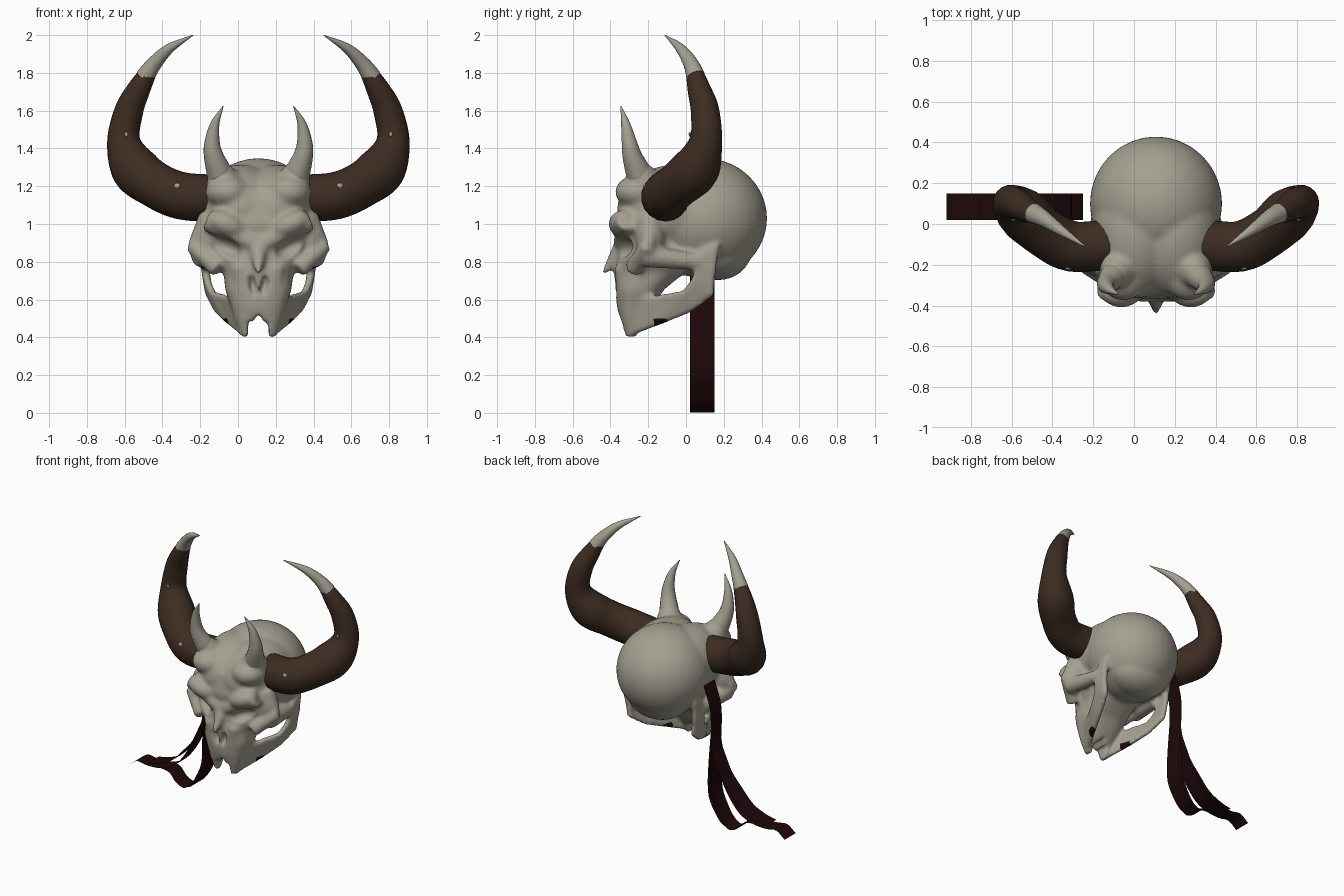
import bpy, bmesh, math
from mathutils import Vector, Matrix

if "Cube" in bpy.data.objects:
    bpy.data.objects.remove(bpy.data.objects["Cube"])

CX = 0.108  # mirror plane of the skull


def material(name, col):
    m = bpy.data.materials.new(name)
    m.diffuse_color = (*col, 1)
    m.use_nodes = True
    m.node_tree.nodes["Principled BSDF"].inputs["Base Color"].default_value = m.diffuse_color
    return m


BONE = material("bone", (0.37, 0.35, 0.285))
HORN = material("brown_horn", (0.046, 0.026, 0.016))
CLOTH = material("dark_red_cloth", (0.013, 0.0025, 0.003))


def make(name, bm, mat):
    bmesh.ops.recalc_face_normals(bm, faces=bm.faces)
    me = bpy.data.meshes.new(name)
    bm.to_mesh(me)
    bm.free()
    ob = bpy.data.objects.new(name, me)
    bpy.context.collection.objects.link(ob)
    me.materials.append(mat)
    return ob


def activate(ob):
    bpy.ops.object.select_all(action='DESELECT')
    ob.select_set(True)
    bpy.context.view_layer.objects.active = ob


def smooth(ob, angle=40):
    activate(ob)
    bpy.ops.object.shade_smooth_by_angle(angle=math.radians(angle))


def blob(bm, c, r, tilt=0.0):
    m = (Matrix.Translation((CX + c[0], c[1], c[2])) @ Matrix.Rotation(tilt, 4, 'Y')
         @ Matrix.Diagonal((*r, 1)))
    bmesh.ops.create_uvsphere(bm, u_segments=32, v_segments=20, radius=1, matrix=m)


def bar(bm, a, b, r1, r2):
    a, b = Vector(a), Vector(b)
    d = b - a
    m = (Matrix.Translation((a + b) / 2 + Vector((CX, 0, 0)))
         @ d.to_track_quat('Z', 'Y').to_matrix().to_4x4())
    bmesh.ops.create_cone(bm, cap_ends=True, segments=16, radius1=r1, radius2=r2,
                          depth=d.length, matrix=m)


def loft(bm, rings):
    rows = [[bm.verts.new((CX + p[0], p[1], p[2])) for p in ring] for ring in rings]
    n = len(rows[0])
    for a, b in zip(rows, rows[1:]):
        for i in range(n):
            bm.faces.new((a[i], a[(i + 1) % n], b[(i + 1) % n], b[i]))
    bm.faces.new(rows[0][::-1])
    bm.faces.new(rows[-1])


def spline(pts, steps=6):
    pts = [Vector(p) for p in pts]
    ext = [2 * pts[0] - pts[1]] + pts + [2 * pts[-1] - pts[-2]]
    out = []
    for i in range(len(pts) - 1):
        p0, p1, p2, p3 = ext[i:i + 4]
        for k in range(steps):
            t = k / steps
            out.append(0.5 * (2 * p1 + (p2 - p0) * t + (2 * p0 - 5 * p1 + 4 * p2 - p3) * t * t
                              + (3 * p1 - p0 - 3 * p2 + p3) * t ** 3))
    return out + [pts[-1]]


def horn(name, side, pts, mat):
    """Tapered round sweep; points are (offset, y, z, radius)."""
    path = spline(pts)
    rings = []
    for i, p in enumerate(path):
        t = (path[min(i + 1, len(path) - 1)] - path[max(i - 1, 0)]).xyz.normalized()
        n = t.cross(Vector((0, 1, 0))).normalized()
        b = t.cross(n)
        ring = []
        for k in range(18):
            a = math.tau * k / 18
            q = p.xyz + max(p.w, 0.002) * (math.cos(a) * n + math.sin(a) * b)
            ring.append((side * q.x, q.y, q.z))
        rings.append(ring)
    bm = bmesh.new()
    loft(bm, rings)
    smooth(make(name, bm, mat))


# Skull body: cranium, occiput and skull base
bm = bmesh.new()
blob(bm, (0, 0.10, 1.03), (0.325, 0.33, 0.318))
blob(bm, (0, 0.17, 0.855), (0.23, 0.175, 0.152))
blob(bm, (0, 0.0, 0.88), (0.25, 0.25, 0.14))

# Face: stacked rounded sections (z, half width, front y, back y)
face = [(1.15, 0.25, -0.34, 0.0), (1.0, 0.27, -0.37, 0.0), (0.88, 0.265, -0.35, 0.02),
        (0.8, 0.22, -0.365, 0.02), (0.74, 0.185, -0.38, -0.01), (0.65, 0.175, -0.375, -0.12),
        (0.56, 0.145, -0.365, -0.17), (0.48, 0.12, -0.345, -0.22), (0.40, 0.085, -0.325, -0.26)]
rings = []
for z, w, f, b in face:
    ring = []
    for k in range(32):
        a = math.tau * k / 32
        c, s = math.cos(a), math.sin(a)
        ring.append((w * math.copysign(abs(c) ** 0.75, c),
                     (f + b) / 2 + (b - f) / 2 * math.copysign(abs(s) ** 0.75, s), z))
    rings.append(ring)
loft(bm, rings)
bar(bm, (0, -0.30, 0.92), (0, -0.44, 0.735), 0.07, 0.012)

# Jaw plate sections: lower edge then upper edge as (offset, y, z)
jaw = [((0.075, -0.30, 0.405), (0.10, -0.33, 0.58)), ((0.15, -0.14, 0.465), (0.19, -0.12, 0.63)),
       ((0.215, 0.02, 0.53), (0.245, -0.02, 0.645)), ((0.262, 0.145, 0.62), (0.27, 0.025, 0.70)),
       ((0.28, 0.16, 0.77), (0.285, 0.055, 0.77)), ((0.285, 0.175, 0.895), (0.285, 0.04, 0.84))]
for s in (-1, 1):
    loft(bm, [[(s * (lo[0] - 0.02), *lo[1:]), (s * (lo[0] + 0.02), *lo[1:]),
               (s * (hi[0] + 0.02), *hi[1:]), (s * (hi[0] - 0.02), *hi[1:])] for lo, hi in jaw])
    # Wide forehead and temples
    blob(bm, (s * 0.09, -0.04, 1.08), (0.225, 0.325, 0.235))
    # Brow ridge, brow bumps and roots of the small horns
    bar(bm, (s * 0.03, -0.34, 0.90), (s * 0.27, -0.31, 1.02), 0.045, 0.06)
    blob(bm, (s * 0.17, -0.33, 1.0), (0.11, 0.08, 0.065), -s * 0.4)
    blob(bm, (s * 0.16, -0.25, 1.17), (0.12, 0.125, 0.09))
    bar(bm, (s * 0.15, -0.18, 1.13), (s * 0.22, -0.27, 1.32), 0.14, 0.05)
    # Cheekbone and cheek arch
    blob(bm, (s * 0.27, -0.19, 0.93), (0.075, 0.075, 0.12))
    bar(bm, (s * 0.25, -0.19, 1.02), (s * 0.35, -0.20, 0.88), 0.075, 0.03)
    bar(bm, (s * 0.355, -0.20, 0.89), (s * 0.21, -0.28, 0.76), 0.04, 0.05)
    bar(bm, (s * 0.30, -0.22, 0.83), (s * 0.27, 0.06, 0.80), 0.06, 0.045)
    bar(bm, (s * 0.10, -0.34, 0.78), (s * 0.07, -0.31, 0.5), 0.04, 0.035)
skull = make("skull", bm, BONE)
rm = skull.modifiers.new("fuse", 'REMESH')
rm.mode = 'VOXEL'
rm.voxel_size = 0.013

# Cutters: eye sockets, nose openings, mouth notch
cutters = []
for s in (-1, 1):
    for c, r, t in (((s * 0.185, -0.40, 0.88), (0.115, 0.125, 0.058), -s * 0.42),
                    ((s * 0.03, -0.395, 0.675), (0.024, 0.06, 0.065), s * 0.2)):
        bm = bmesh.new()
        blob(bm, c, r, t)
        cutters.append(make("opening_cutter", bm, BONE))
notch = [(-0.056, 0.35), (-0.053, 0.51), (-0.03, 0.48), (0, 0.53),
         (0.03, 0.48), (0.053, 0.51), (0.056, 0.35)]
bm = bmesh.new()
loft(bm, [[(x, y, z) for x, z in notch] for y in (-0.6, -0.1)])
cutters.append(make("mouth_cutter", bm, BONE))
for c in cutters:
    c.hide_render = True
    b = skull.modifiers.new("cut", 'BOOLEAN')
    b.operation = 'DIFFERENCE'
    b.solver = 'EXACT'
    b.object = c

# Soften all joins and cut edges together
rm = skull.modifiers.new("refuse", 'REMESH')
rm.mode = 'VOXEL'
rm.voxel_size = 0.011
sm = skull.modifiers.new("soften", 'SMOOTH')
sm.factor = 0.5
sm.iterations = 7
activate(skull)
for m in list(skull.modifiers):
    bpy.ops.object.modifier_apply(modifier=m.name)
for c in cutters:
    bpy.data.objects.remove(c)
# Dark stains along the lower jaw edge
skull.data.materials.clear()
skull.data.materials.append(BONE)
skull.data.materials.append(CLOTH)
for p in skull.data.polygons:
    c = p.center
    p.material_index = int(-0.17 < c.y < -0.10 and c.z < 0.497 and abs(c.x - CX) > 0.1)
smooth(skull, 45)

# Horns, each pair mirrored
big = [(0.22, -0.10, 1.135, 0.125), (0.41, -0.11, 1.15, 0.125), (0.55, -0.04, 1.21, 0.122),
       (0.655, 0.052, 1.295, 0.127), (0.713, 0.105, 1.44, 0.088), (0.685, 0.10, 1.6, 0.076),
       (0.635, 0.07, 1.71, 0.062), (0.585, 0.045, 1.80, 0.046)]
tip = [(0.60, 0.052, 1.78, 0.050), (0.55, 0.025, 1.85, 0.040), (0.47, -0.03, 1.93, 0.026),
       (0.345, -0.112, 2.0, 0.002)]
small = [(0.18, -0.22, 1.19, 0.075), (0.21, -0.255, 1.28, 0.066), (0.237, -0.285, 1.36, 0.052),
         (0.245, -0.30, 1.43, 0.041), (0.23, -0.32, 1.53, 0.024), (0.186, -0.345, 1.625, 0.002)]
for s, n in ((-1, "left"), (1, "right")):
    horn(n + "_large_horn", s, big, HORN)
    horn(n + "_large_horn_tip", s, tip, BONE)
    horn(n + "_brow_horn", s, small, BONE)
    # Pale chips on the horn surface
    bm = bmesh.new()
    blob(bm, (s * 0.43, -0.215, 1.20), (0.018, 0.010, 0.016))
    blob(bm, (s * 0.70, 0.020, 1.475), (0.010, 0.006, 0.012))
    smooth(make(n + "_horn_chips", bm, BONE))

# Hanging cloth ribbon strands as (x, z) paths
strands = {
    "ribbon_top": [(-0.25, 1.02), (-0.30, 0.87), (-0.31, 0.75), (-0.305, 0.6)],
    "ribbon_outer": [(-0.305, 0.6), (-0.33, 0.49), (-0.39, 0.375), (-0.47, 0.28),
                     (-0.57, 0.175), (-0.68, 0.125), (-0.76, 0.108)],
    "ribbon_tail": [(-0.31, 0.55), (-0.39, 0.375), (-0.455, 0.254), (-0.545, 0.148),
                    (-0.65, 0.10), (-0.76, 0.09), (-0.85, 0.10), (-0.92, 0.05)],
    "ribbon_loop": [(-0.305, 0.6), (-0.31, 0.39), (-0.317, 0.23), (-0.36, 0.12), (-0.41, 0.04),
                    (-0.465, 0.002), (-0.53, 0.03), (-0.58, 0.085), (-0.65, 0.10)],
    "ribbon_inner": [(-0.307, 0.66), (-0.29, 0.44), (-0.285, 0.28), (-0.305, 0.17),
                     (-0.385, 0.045), (-0.455, 0.008)],
}
for name, pts in strands.items():
    bm = bmesh.new()
    rows = [[bm.verts.new((p.x, y, p.y)) for y in (0.02, 0.15)] for p in spline(pts, 4)]
    for a, b in zip(rows, rows[1:]):
        bm.faces.new((a[0], a[1], b[1], b[0]))
    smooth(make(name, bm, CLOTH), 60)
